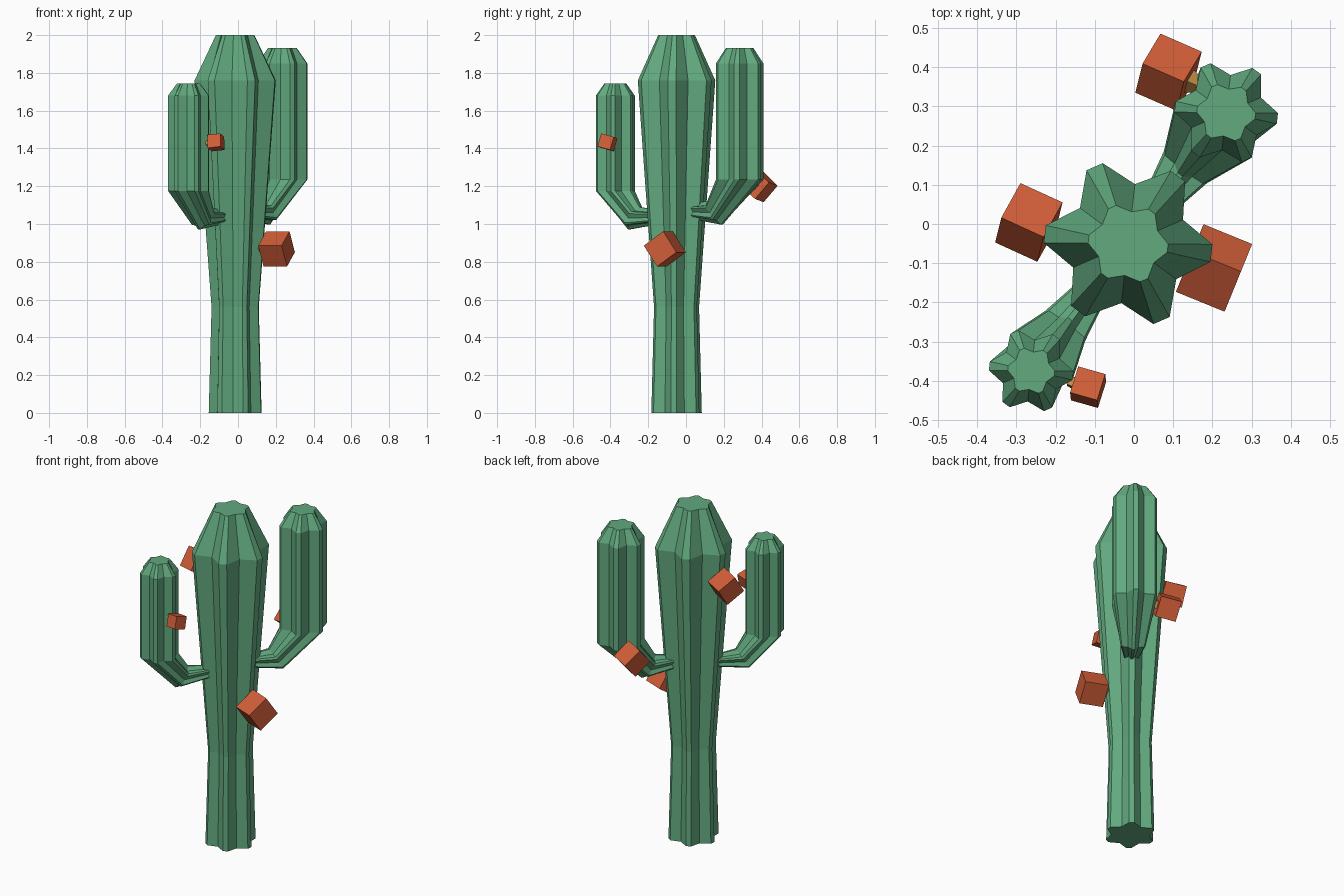
import bpy, bmesh, math
from mathutils import Vector, Matrix

if "Cube" in bpy.data.objects:
    bpy.data.objects.remove(bpy.data.objects["Cube"])


def material(name, rgb):
    m = bpy.data.materials.new(name)
    m.diffuse_color = (*rgb, 1)
    m.use_nodes = True
    m.node_tree.nodes["Principled BSDF"].inputs["Base Color"].default_value = m.diffuse_color
    return m


GREEN = material("cactus green", (0.122, 0.40, 0.212))
ORANGE = material("flower orange", (0.64, 0.112, 0.04))
YELLOW = material("flower base yellow", (0.55, 0.27, 0.06))


def finish(bm, name, mat):
    bmesh.ops.recalc_face_normals(bm, faces=bm.faces)
    me = bpy.data.meshes.new(name)
    bm.to_mesh(me)
    bm.free()
    me.materials.append(mat)
    ob = bpy.data.objects.new(name, me)
    bpy.context.collection.objects.link(ob)
    return ob


def ribbed_loft(name, rings, heading=Vector((1, 0, 0))):
    """Six-ribbed star section lofted through (centre, radius, tilt, valley ratio)."""
    bm = bmesh.new()
    axis = Vector((0, 0, 1)).cross(heading)
    loops = []
    for centre, r, tilt, valley in rings:
        rot = Matrix.Rotation(math.radians(tilt), 3, axis)
        loop = []
        for k in range(6):
            for off, f in ((-6, 1), (6, 1), (30, valley)):
                a = math.radians(-6.5 + 60 * k + off)
                p = Vector((math.cos(a), math.sin(a), 0)) * r * f
                loop.append(bm.verts.new(Vector(centre) + rot @ p))
        loops.append(loop)
    n = len(loops[0])
    for lo, hi in zip(loops, loops[1:]):
        for i in range(n):
            j = (i + 1) % n
            bm.faces.new((lo[i], lo[j], hi[j], hi[i]))
    bm.faces.new(loops[0][::-1])
    bm.faces.new(loops[-1])
    return finish(bm, name, GREEN)


# Trunk: narrow waist, wide shoulder, flat top
TX, TY = -0.015, -0.05
ribbed_loft("trunk", [((TX, TY, z), r, 0, v) for z, r, v in (
    (0, 0.14, 0.74), (0.56, 0.125, 0.74), (1.76, 0.215, 0.71), (2.0, 0.102, 0.8))])


# Arms: leave the trunk sideways, bend up into a column
def arm(name, x, y, start, elbow, bend_z, r, shoulder_z, top_z, top_r):
    out = Vector((x - TX, y - TY, 0))
    dist = out.length
    out.normalize()

    def at(d, z):
        return Vector((TX, TY, z)) + out * d

    ribbed_loft(name, [
        (at(start[0], start[1]), start[2], 80, 0.74),
        (at(elbow[0], elbow[1]), elbow[2], 58, 0.74),
        (at(dist, bend_z), r, 0, 0.73),
        (at(dist, shoulder_z), r, 0, 0.73),
        (at(dist, top_z), top_r, 0, 0.8)], out)


arm("back_right_arm", 0.235, 0.284, (0.10, 1.065, 0.04), (0.26, 1.06, 0.075),
    1.235, 0.132, 1.85, 1.933, 0.075)
arm("front_left_arm", -0.262, -0.374, (0.12, 1.035, 0.038), (0.28, 1.03, 0.07),
    1.175, 0.108, 1.68, 1.745, 0.06)


# Flowers: an orange cube with a small tapered yellow base on the plant side
def flower(name, centre, outward, up_hint, size):
    u = Vector(outward).normalized()
    h = Vector(up_hint)
    w = (h - u * h.dot(u)).normalized()
    v = w.cross(u)
    rot = Matrix((u, v, w)).transposed().to_4x4()
    place = Matrix.Translation(centre) @ rot
    bm = bmesh.new()
    bmesh.ops.create_cube(bm, size=size, matrix=place)
    finish(bm, name + "_bloom", ORANGE)

    bm = bmesh.new()
    bmesh.ops.create_cube(bm, size=size * 0.5)
    for p in bm.verts:
        if p.co.x < 0:
            p.co.y *= 0.5
            p.co.z *= 0.5
        p.co.x -= size * 0.5
    bm.transform(place)
    finish(bm, name + "_base", YELLOW)


flower("front_arm_flower", (-0.117, -0.416, 1.432), (0.071, -0.02, 0.008), (0, 0.28, 1), 0.072)
flower("back_arm_flower", (0.088, 0.387, 1.205), (-0.105, 0.046, -0.017), (0.018, 0.074, 0.087), 0.116)
flower("trunk_right_flower", (0.204, -0.112, 0.868), (0.125, -0.051, 0), (0.041, 0.102, 0.075), 0.134)
flower("trunk_left_flower", (-0.268, 0.004, 1.59), (-0.105, 0.048, -0.014), (0.015, 0.064, 0.10), 0.119)
